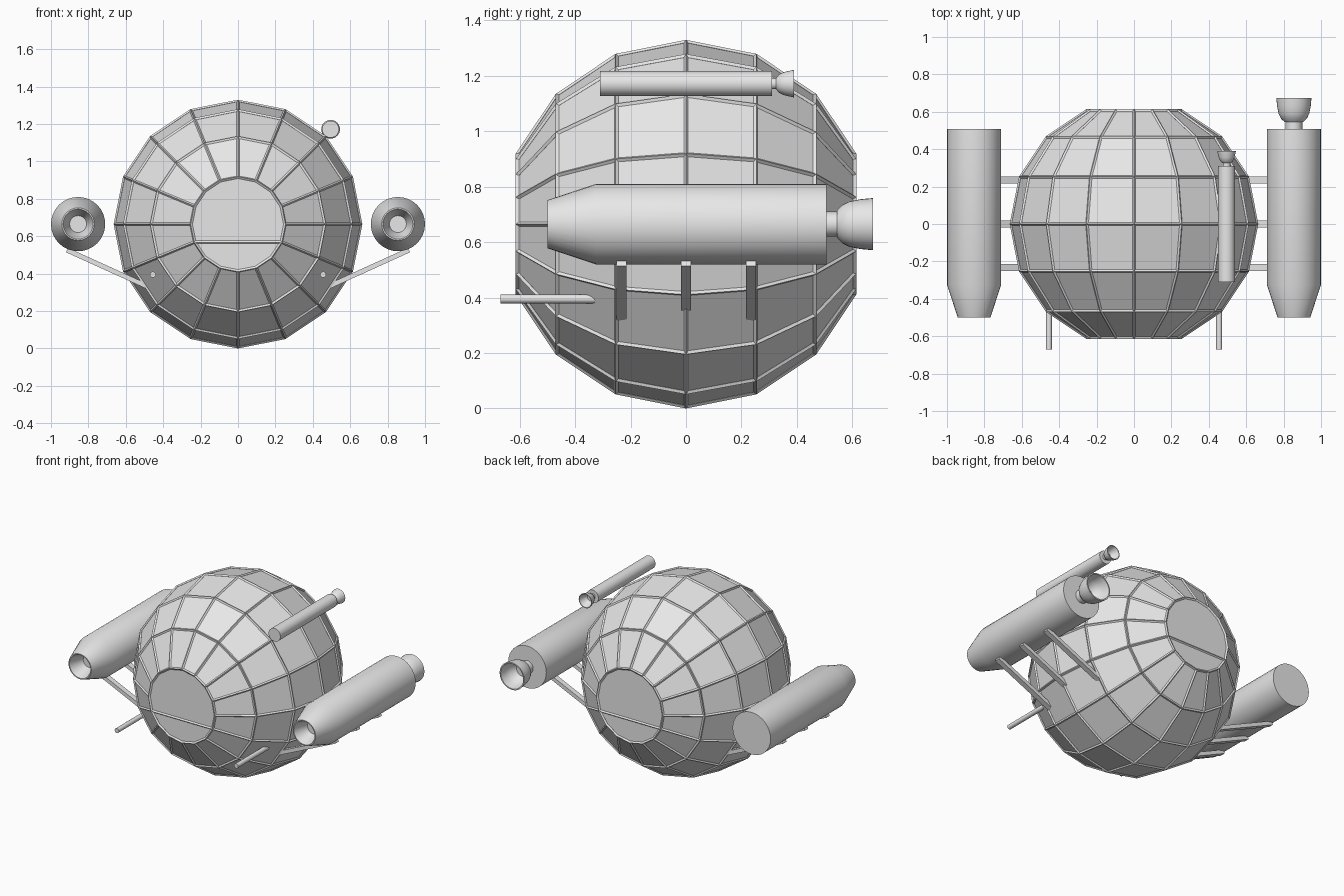
import bpy, bmesh, math
from mathutils import Vector, Matrix

if "Cube" in bpy.data.objects:
    bpy.data.objects.remove(bpy.data.objects["Cube"])

CZ = 0.665          # height of the hull centre
R = 0.657           # hull radius

grey = bpy.data.materials.new("hull_grey")
grey.diffuse_color = (0.8, 0.8, 0.8, 1)
grey.use_nodes = True
grey.node_tree.nodes["Principled BSDF"].inputs["Base Color"].default_value = grey.diffuse_color


def finish(bm, name, smooth=None):
    bmesh.ops.remove_doubles(bm, verts=bm.verts, dist=1e-5)
    bmesh.ops.recalc_face_normals(bm, faces=bm.faces)
    me = bpy.data.meshes.new(name)
    bm.to_mesh(me)
    bm.free()
    me.materials.append(grey)
    if smooth:
        me.polygons.foreach_set("use_smooth", [True] * len(me.polygons))
        me.set_sharp_from_angle(angle=math.radians(smooth))
    ob = bpy.data.objects.new(name, me)
    bpy.context.scene.collection.objects.link(ob)
    return ob


def lathe(name, profile, x, z, n=32):
    """Revolve (y, radius) points around a line parallel to y."""
    bm = bmesh.new()
    rings = []
    for y, r in profile:
        rings.append([bm.verts.new((x + r * math.sin(2 * math.pi * i / n), y,
                                    z + r * math.cos(2 * math.pi * i / n)))
                      for i in range(n)] if r > 0 else [bm.verts.new((x, y, z))])
    for a, b in zip(rings, rings[1:]):
        for i in range(n):
            j = (i + 1) % n
            if len(a) == 1:
                bm.faces.new((a[0], b[j], b[i]))
            elif len(b) == 1:
                bm.faces.new((a[i], a[j], b[0]))
            else:
                bm.faces.new((a[i], a[j], b[j], b[i]))
    return finish(bm, name, 30)


def hull(name, radius):
    """Faceted ball along y with flat ends, each end split by one chord."""
    bm = bmesh.new()
    n = 16
    rings = []
    for k in range(-3, 4):
        lat = math.radians(22.5 * k)
        r = radius * math.cos(lat)
        rings.append([bm.verts.new((r * math.sin(2 * math.pi * i / n), radius * math.sin(lat),
                                    CZ + r * math.cos(2 * math.pi * i / n))) for i in range(n)])
    for a, b in zip(rings, rings[1:]):
        for i in range(n):
            j = (i + 1) % n
            bm.faces.new((a[i], a[j], b[j], b[i]))
    for ring in (rings[0], rings[-1]):
        bm.faces.new(ring[5:12])
        bm.faces.new(ring[11:] + ring[:6])
    return finish(bm, name)


# Hull panels and the raised frame over their seams
hull("hull_panels", R - 0.001)
frame = hull("hull_frame", R)
wire = frame.modifiers.new("frame", 'WIREFRAME')
wire.thickness = 0.016
wire.offset = 0
wire.use_even_offset = True

# Side tanks with a recessed nose
tank = [(-0.40, 0), (-0.40, 0.045), (-0.50, 0.080), (-0.50, 0.087),
        (-0.325, 0.145), (0.507, 0.145), (0.507, 0)]
for side, s in (("left", -1), ("right", 1)):
    lathe(side + "_tank", tank, 0.855 * s, CZ)

    # Front probe
    lathe(side + "_probe", [(-0.67, 0), (-0.67, 0.016), (-0.30, 0.016), (-0.30, 0)],
          0.455 * s, 0.395, 16)

    # Struts between hull and tank
    a, b = Vector((0.42 * s, 0, 0.302)), Vector((0.914 * s, 0, 0.526))
    d = b - a
    rot = Matrix.Rotation(-math.atan2(d.z, d.x), 4, 'Y')
    for i, y in enumerate((-0.233, 0, 0.235)):
        bm = bmesh.new()
        mat = (Matrix.Translation((a + b) / 2 + Vector((0, y, 0))) @ rot
               @ Matrix.Diagonal((d.length, 0.037, 0.026, 1)))
        bmesh.ops.create_cube(bm, size=1, matrix=mat)
        finish(bm, f"{side}_strut_{i + 1}")

# Hollow nozzle on the right tank
lathe("tank_nozzle", [(0.50, 0), (0.50, 0.045), (0.545, 0.045), (0.545, 0.050),
                      (0.565, 0.070), (0.59, 0.082), (0.63, 0.090), (0.674, 0.094),
                      (0.674, 0.086), (0.63, 0.081), (0.59, 0.070), (0.56, 0.045),
                      (0.56, 0)], 0.855, CZ)

# Slim upper tube with its own nozzle
lathe("upper_tube", [(-0.31, 0), (-0.31, 0.045), (0.31, 0.045), (0.31, 0)], 0.495, 1.172)
lathe("upper_tube_nozzle", [(0.30, 0), (0.30, 0.020), (0.325, 0.020), (0.335, 0.033),
                            (0.355, 0.042), (0.39, 0.050), (0.39, 0.045), (0.355, 0.036),
                            (0.335, 0.022), (0.335, 0)], 0.495, 1.172)
